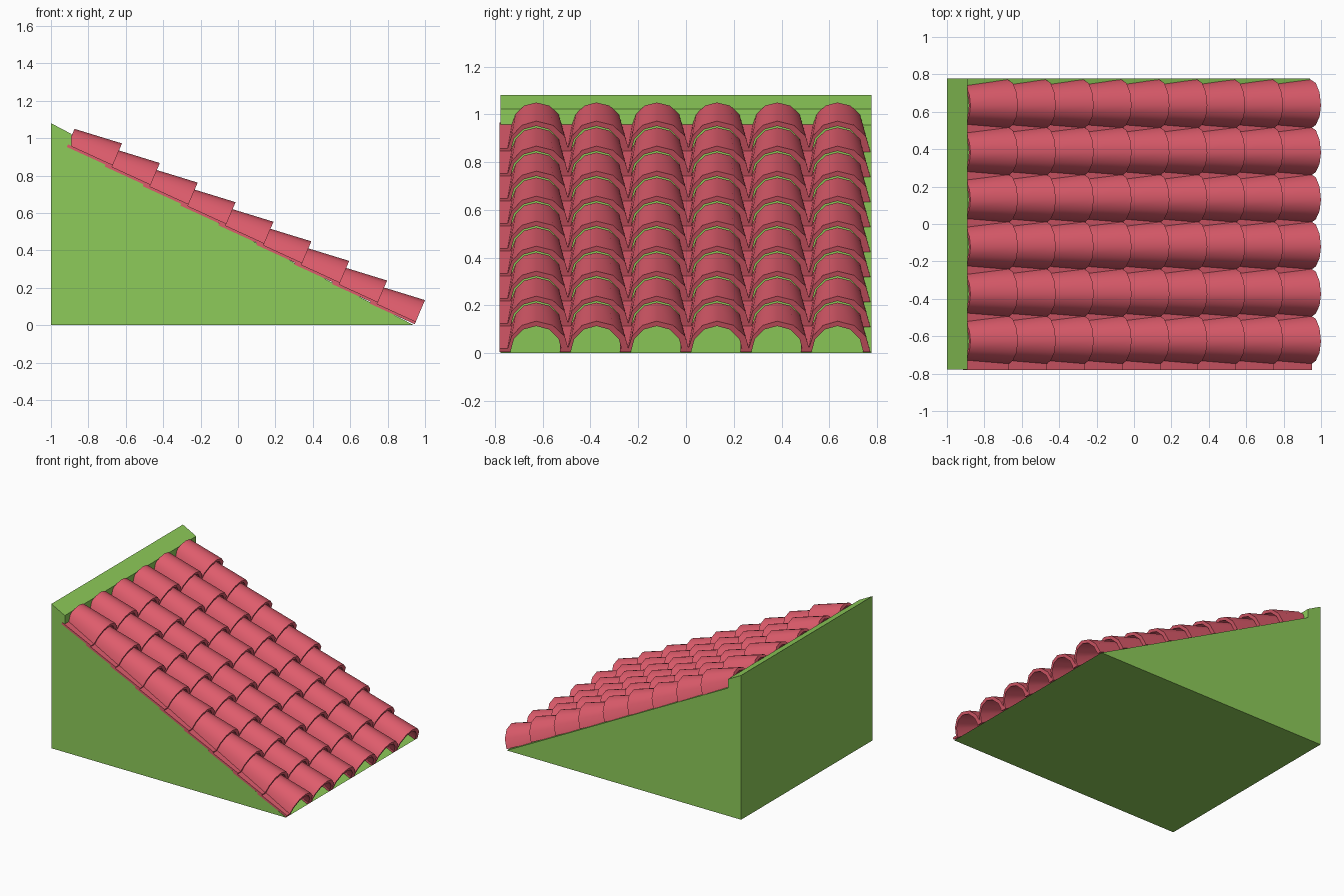
import bpy, bmesh, math
from mathutils import Vector

cube = bpy.data.objects.get("Cube")
if cube:
    bpy.data.objects.remove(cube, do_unlink=True)


def material(name, rgb):
    m = bpy.data.materials.new(name)
    m.use_nodes = True
    color = (*rgb, 1)
    m.diffuse_color = color
    m.node_tree.nodes["Principled BSDF"].inputs["Base Color"].default_value = color
    return m


def loft(name, first, last, mat):
    """Solid between two matching closed sections."""
    bm = bmesh.new()
    a = [bm.verts.new(p) for p in first]
    b = [bm.verts.new(p) for p in last]
    n = len(a)
    for i in range(n):
        j = (i + 1) % n
        bm.faces.new((a[i], a[j], b[j], b[i]))
    bm.faces.new(a)
    bm.faces.new(b)
    bmesh.ops.recalc_face_normals(bm, faces=bm.faces)
    mesh = bpy.data.meshes.new(name)
    bm.to_mesh(mesh)
    bm.free()
    mesh.materials.append(mat)
    obj = bpy.data.objects.new(name, mesh)
    bpy.context.collection.objects.link(obj)
    return obj


green = material("leaf green", (0.267, 0.597, 0.10))
red = material("clay red", (0.73, 0.107, 0.15))

# Sloping base with a raised ridge at its high end
HALF = 0.777
profile = [(-1, 0), (-1, 1.08), (-0.89, 1.022), (-0.89, 0.955), (0.94, 0)]
loft("roof_base", [(x, -HALF, z) for x, z in profile],
     [(x, HALF, z) for x, z in profile], green)

# One tile: a tapered arch with a flat lip along one side
CENTRE = -0.627
UP = Vector((0.39, 0, 0.92))
SEGMENTS = 6


def tile_section(base, left, right, inner, height):
    wall = 0.022
    angles = [math.pi * (1 - i / SEGMENTS) for i in range(SEGMENTS + 1)]
    pts = [(-0.153, 0), (-0.153, 0.015), (-left, 0.015)]
    for a in angles[1:]:
        c = math.cos(a)
        pts.append((c * (left if c < 0 else right), math.sin(a) * height))
    for a in reversed(angles):
        pts.append((math.cos(a) * inner, math.sin(a) * (height - wall)))
    return [Vector((base[0], CENTRE + y, base[1])) + UP * h for y, h in pts]


tiles = loft("roof_tiles",
             tile_section((-0.915, 0.953), 0.10, 0.108, 0.085, 0.105),
             tile_section((-0.675, 0.843), 0.12, 0.138, 0.108, 0.14), red)
tiles.data.shade_smooth()
tiles.data.set_sharp_from_angle(angle=math.radians(45))

# Repeat the tile down the slope and across the roof
for name, count, step in (("rows", 9, (0.2025, 0, -0.1047)),
                          ("columns", 6, (0, 0.2522, 0))):
    array = tiles.modifiers.new(name, "ARRAY")
    array.count = count
    array.use_relative_offset = False
    array.use_constant_offset = True
    array.constant_offset_displace = step
